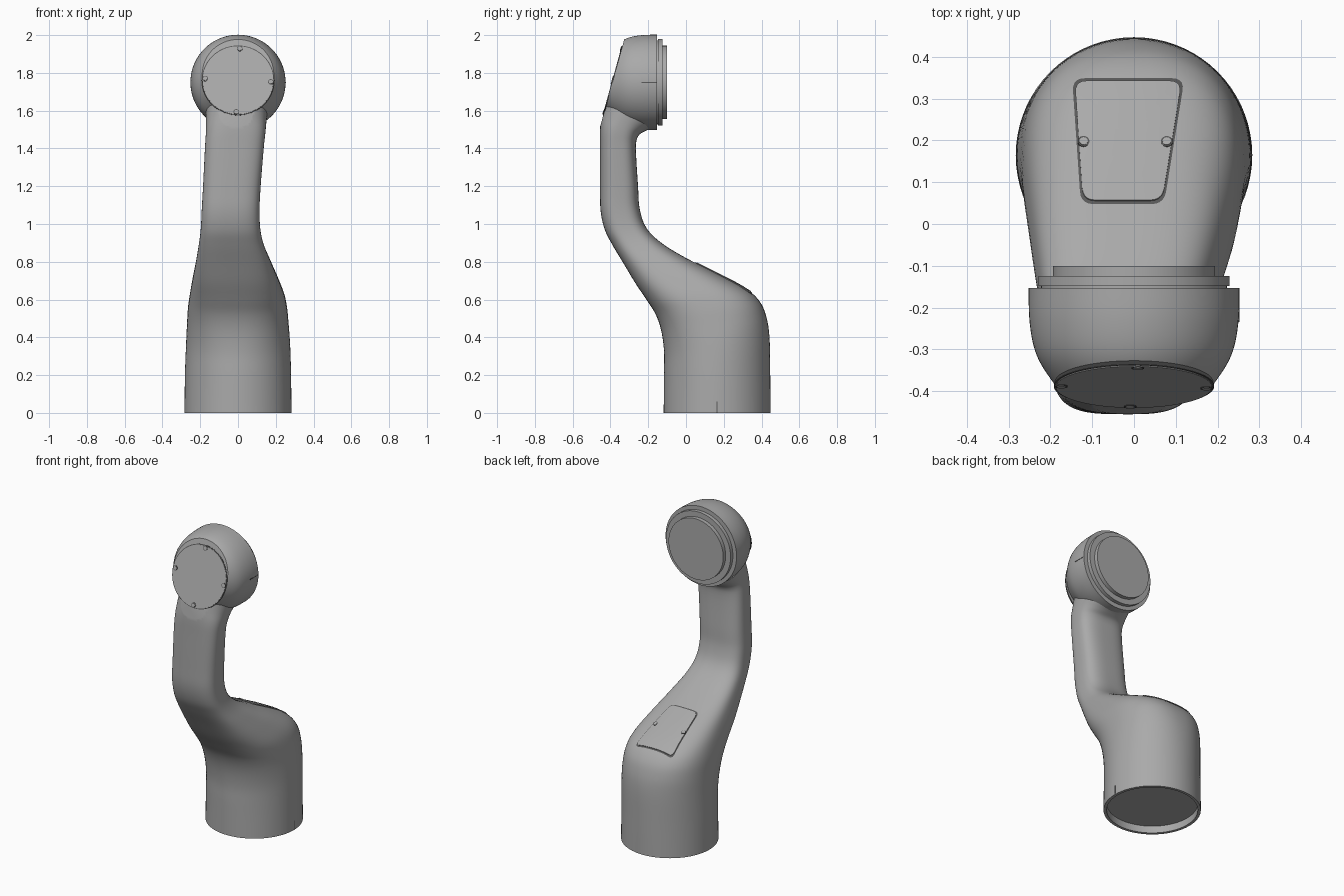
import bpy, bmesh, math
from mathutils import Vector, Matrix
from mathutils.bvhtree import BVHTree

cube = bpy.data.objects.get("Cube")
if cube:
    bpy.data.objects.remove(cube, do_unlink=True)


def material(name, value):
    mat = bpy.data.materials.new(name)
    mat.use_nodes = True
    mat.diffuse_color = (value, value, value, 1)
    mat.node_tree.nodes["Principled BSDF"].inputs["Base Color"].default_value = (value, value, value, 1)
    return mat


GREY = material("cast grey", 0.4)
SEAM = material("seam dark grey", 0.1)


def finish(name, bm, mats=(GREY,), recalc=True):
    if recalc:
        bmesh.ops.recalc_face_normals(bm, faces=bm.faces)
    mesh = bpy.data.meshes.new(name)
    bm.to_mesh(mesh)
    bm.free()
    for mat in mats:
        mesh.materials.append(mat)
    obj = bpy.data.objects.new(name, mesh)
    bpy.context.collection.objects.link(obj)
    bpy.ops.object.select_all(action="DESELECT")
    obj.select_set(True)
    bpy.context.view_layer.objects.active = obj
    bpy.ops.object.shade_smooth_by_angle(angle=math.radians(32))
    return obj


def bridge(bm, a, b, index=0):
    n = len(a)
    for i in range(n):
        j = (i + 1) % n
        bm.faces.new((a[i], a[j], b[j], b[i])).material_index = index


def loft(bm, loops):
    rings = [[bm.verts.new(p) for p in loop] for loop in loops]
    for a, b in zip(rings, rings[1:]):
        bridge(bm, a, b)
    bm.faces.new(rings[0])
    bm.faces.new(rings[-1])


def catmull(rows, steps):
    out = []
    for i in range(len(rows) - 1):
        p0, p1 = rows[max(i - 1, 0)], rows[i]
        p2, p3 = rows[i + 1], rows[min(i + 2, len(rows) - 1)]
        for k in range(steps):
            t = k / steps
            out.append([b + t * (c - a + t * (2*a - 5*b + 4*c - d + t * (3*b - a - 3*c + d))) / 2
                        for a, b, c, d in zip(p0, p1, p2, p3)])
    return out + [rows[-1]]


def section(row, count=72):
    # rounded cross-section spanning a front point and a back point
    yf, zf, yb, zb, left, right, power = row
    points = []
    for i in range(count):
        a = math.tau * i / count
        c, s = math.cos(a), math.sin(a)
        u = math.copysign(abs(c) ** (2 / power), c)
        v = math.copysign(abs(s) ** (2 / power), s)
        points.append(((left + right + (right - left) * u) / 2,
                       (yf + yb + (yb - yf) * v) / 2, (zf + zb + (zb - zf) * v) / 2))
    return points


def circle(radius, y, z=1.75, count=72):
    return [(radius * math.cos(math.tau * i / count), y, z + radius * math.sin(math.tau * i / count))
            for i in range(count)]


# slanted face at the front of the head
CUT_POINT = Vector((0, -0.387, 1.76))
CUT_NORMAL = Vector((0, -0.38, 0.105)).normalized()


def cut_front(bm):
    cut = bmesh.ops.bisect_plane(bm, geom=bm.verts[:] + bm.edges[:] + bm.faces[:], dist=1e-5,
                                 plane_co=CUT_POINT, plane_no=CUT_NORMAL, clear_outer=True)
    edges = [e for e in cut["geom_cut"] if isinstance(e, bmesh.types.BMEdge)]
    bmesh.ops.holes_fill(bm, edges=edges, sides=0)


# arm body: front y, z, back y, z, right x, left x, squareness
STATIONS = [
    (-.118, 0, .447, 0, -.283, .283, 2),
    (-.117, .2, .446, .2, -.281, .281, 2),
    (-.116, .32, .442, .4, -.275, .276, 2.1),
    (-.13, .43, .425, .51, -.27, .268, 2.3),
    (-.16, .52, .39, .59, -.265, .26, 2.5),
    (-.21, .6, .32, .655, -.255, .245, 2.7),
    (-.27, .69, .17, .735, -.24, .212, 2.9),
    (-.33, .79, 0, .82, -.222, .172, 3),
    (-.39, .89, -.13, .9, -.207, .135, 3),
    (-.43, .97, -.21, .98, -.197, .118, 3),
    (-.452, 1.07, -.245, 1.08, -.192, .114, 3),
    (-.455, 1.2, -.254, 1.2, -.185, .12, 3),
    (-.455, 1.4, -.265, 1.4, -.175, .136, 3),
    (-.455, 1.5, -.253, 1.465, -.17, .145, 2.8),
    (-.45, 1.58, -.215, 1.492, -.17, .15, 2.4),
    (-.44, 1.66, -.17, 1.51, -.17, .155, 2.2),
]
bm = bmesh.new()
base_recess = [[(0.265 * math.cos(math.tau * i / 72), 0.165 + 0.265 * math.sin(math.tau * i / 72), z)
                for i in range(72)] for z in (0.045, 0)]
loft(bm, base_recess + [section(r) for r in catmull(STATIONS, 5)])
bmesh.ops.recalc_face_normals(bm, faces=bm.faces)
cut_front(bm)
tree = BVHTree.FromBMesh(bm)
finish("arm_body", bm)

# head dome
DOME = [(.252, -.153), (.251, -.22), (.243, -.28), (.228, -.325), (.2, -.37), (.16, -.42), (.1, -.46)]
bm = bmesh.new()
loft(bm, [circle(r, y) for r, y in catmull(DOME, 4)])
bmesh.ops.recalc_face_normals(bm, faces=bm.faces)
cut_front(bm)
finish("head_dome", bm)

# stepped flange on the back of the head
for name, radius, y0, y1 in (("flange_neck", .222, -.16, -.148), ("flange_ring", .229, -.148, -.125),
                             ("flange_face", .194, -.13, -.1)):
    bm = bmesh.new()
    loft(bm, [circle(radius, y0), circle(radius, y1)])
    finish(name, bm)

# round front cover with seam and screws
FACE = Matrix.Translation(CUT_POINT) @ CUT_NORMAL.to_track_quat("Z", "Y").to_matrix().to_4x4()


def disc(name, radius, height, matrix, mat=GREY, count=64):
    bm = bmesh.new()
    bmesh.ops.create_cone(bm, cap_ends=True, segments=count, radius1=radius, radius2=radius,
                          depth=height, matrix=matrix)
    return finish(name, bm, (mat,))


disc("front_cover_seam", .192, .002, FACE, SEAM)
disc("front_cover", .187, .007, FACE)
for k in range(4):
    a = math.radians(87 + 90 * k)
    spot = FACE @ Matrix.Translation((.174 * math.cos(a), .174 * math.sin(a), .003))
    disc("front_screw_seam", .015, .004, spot, SEAM, 20)
    disc("front_screw", .011, .007, spot, GREY, 20)


# service hatch draped over the sloping back
def drape(x, y, lift):
    hit, normal, _, _ = tree.ray_cast(Vector((x, y, 1)), Vector((0, 0, -1)))
    if normal.z < 0:
        normal = -normal
    return hit + normal * lift


CORNERS = [Vector(p) for p in ((-.125, .05), (.07, .05), (.118, .345), (-.145, .345))]
outline = []
for i, corner in enumerate(CORNERS):
    before = corner + (CORNERS[i - 1] - corner).normalized() * .03
    after = corner + (CORNERS[(i + 1) % 4] - corner).normalized() * .03
    for k in range(6):
        t = k / 5
        outline.append(before * (1 - t) ** 2 + corner * 2 * t * (1 - t) + after * t * t)
    for k in range(1, 6):
        stop = CORNERS[(i + 1) % 4] + (corner - CORNERS[(i + 1) % 4]).normalized() * .03
        outline.append(after.lerp(stop, k / 6))
middle = Vector((-.018, .2))

bm = bmesh.new()
rings = []
for scale, lift in ((1.02, .0015), (.97, .002), (.965, .005), (.7, .005), (.4, .005), (.12, .005)):
    rings.append([bm.verts.new(drape(*(middle + (p - middle) * scale), lift)) for p in outline])
for i, (a, b) in enumerate(zip(rings, rings[1:])):
    bridge(bm, a, b, 1 if i == 0 else 0)
bm.faces.new(rings[-1])
finish("hatch", bm, (GREY, SEAM), recalc=False)

for x in (-.12, .078):
    spot = drape(x, .195, .004)
    slope = (drape(x, .19, 0) - drape(x, .2, 0)).cross(Vector((1, 0, 0)))
    if slope.z < 0:
        slope = -slope
    turn = Matrix.Translation(spot) @ slope.to_track_quat("Z", "Y").to_matrix().to_4x4()
    disc("hatch_screw_seam", .014, .006, turn, SEAM, 20)
    disc("hatch_screw", .010, .009, turn, GREY, 20)


# alignment marks on the left side
def mark(name, centre, size):
    bm = bmesh.new()
    bmesh.ops.create_cube(bm, size=1, matrix=Matrix.Translation(centre) @ Matrix.Diagonal((*size, 1)))
    finish(name, bm, (SEAM,))


mark("head_mark", (.25, -.195, 1.75), (.006, .08, .005))
mark("base_mark", (.282, .165, .03), (.004, .005, .06))
